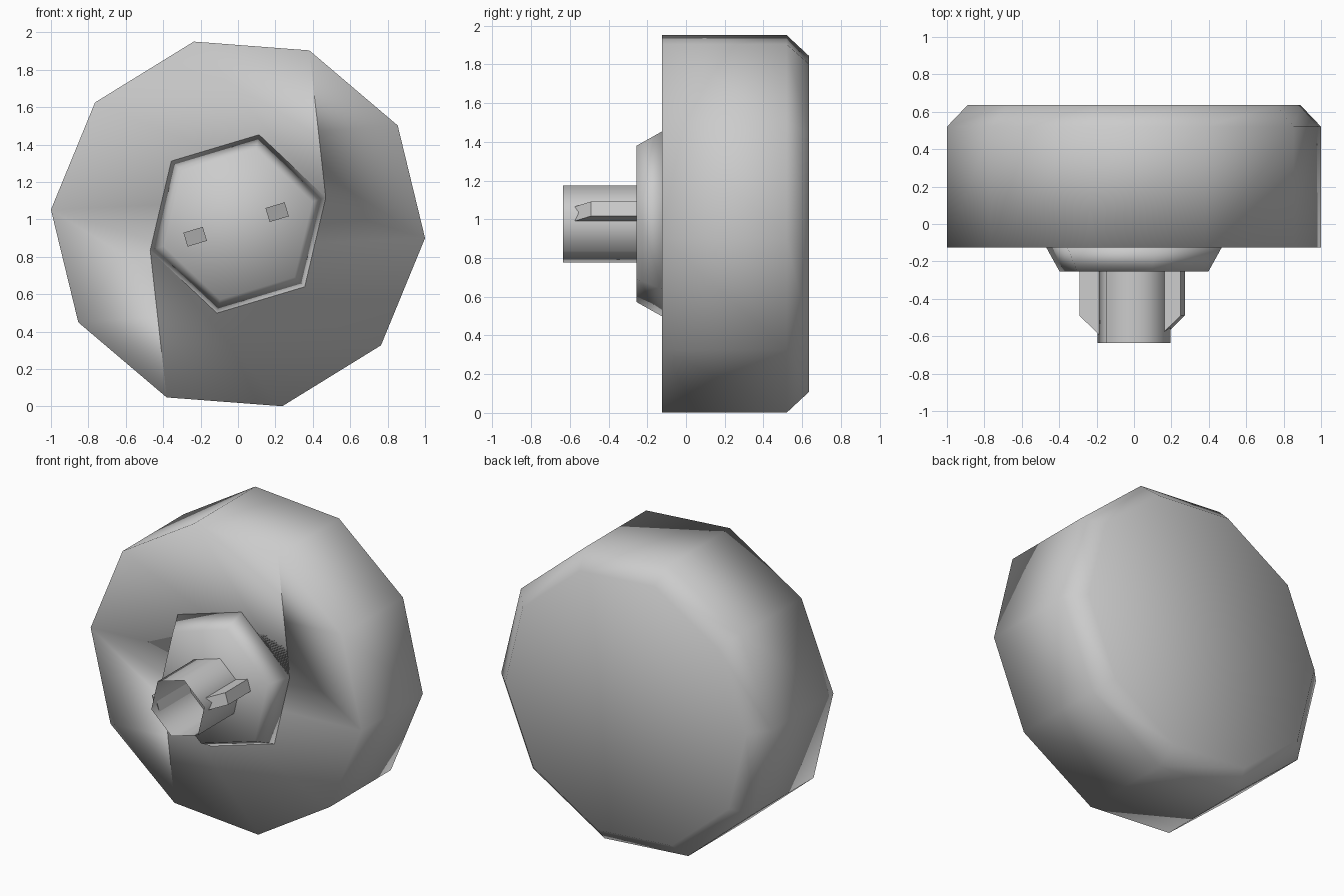
import bpy, bmesh, math
from mathutils import Vector

old = bpy.data.objects.get("Cube")
if old:
    bpy.data.objects.remove(old, do_unlink=True)

AXIS_Z = 0.976          # height of the knob's axis
HEX_TURN = 16.7         # rotation of collar, stem and ribs

grey = bpy.data.materials.new("plain_grey")
grey.use_nodes = True
grey.diffuse_color = (0.6, 0.6, 0.6, 1)
grey.node_tree.nodes["Principled BSDF"].inputs["Base Color"].default_value = grey.diffuse_color


def ring(bm, sides, radius, y, turn):
    """Closed loop of vertices around the axis."""
    angles = [math.radians(turn + 360 * i / sides) for i in range(sides)]
    return [bm.verts.new((radius * math.cos(a), y, AXIS_Z + radius * math.sin(a))) for a in angles]


def loop_edges(bm, verts):
    pairs = zip(verts, verts[1:] + verts[:1])
    return [bm.edges.get(p) or bm.edges.new(p) for p in pairs]


def bridge(bm, a, b):
    """Join two loops with a band of faces."""
    if len(a) == len(b):
        for i in range(len(a)):
            j = (i + 1) % len(a)
            bm.faces.new((a[i], a[j], b[j], b[i]))
    else:
        bmesh.ops.bridge_loops(bm, edges=loop_edges(bm, a) + loop_edges(bm, b))


def finish(bm, name, smooth):
    bmesh.ops.recalc_face_normals(bm, faces=bm.faces)
    for f in bm.faces:
        f.smooth = smooth
    mesh = bpy.data.meshes.new(name)
    bm.to_mesh(mesh)
    bm.free()
    mesh.materials.append(grey)
    obj = bpy.data.objects.new(name, mesh)
    bpy.context.collection.objects.link(obj)


# Knob body: ten-sided drum with chamfered back and a six-sided collar in front
bm = bmesh.new()
profile = [(10, 0.893, 0.635, -4.35), (10, 1.003, 0.52, -4.35), (10, 1.003, -0.125, -4.35),
           (6, 0.49, -0.125, HEX_TURN), (6, 0.415, -0.255, HEX_TURN)]
loops = [ring(bm, *p) for p in profile]
for a, b in zip(loops, loops[1:]):
    bridge(bm, a, b)
bm.faces.new(loops[0])
bm.faces.new(loops[-1])
finish(bm, "knob_body", True)

# Stem: thin open six-sided tube
bm = bmesh.new()
bridge(bm, ring(bm, 6, 0.204, -0.255, HEX_TURN), ring(bm, 6, 0.204, -0.635, HEX_TURN))
finish(bm, "stem", True)


# Ribs: bars on opposite sides of the stem with sloping ends
def rib(name, inner, outer, turn):
    out = Vector((math.cos(math.radians(turn)), 0, math.sin(math.radians(turn))))
    side = Vector((-out.z, 0, out.x)) * 0.039
    bm = bmesh.new()
    ends = []
    for s in (-1, 1):
        ends.append([bm.verts.new(out * r + side * s + Vector((0, y, AXIS_Z)))
                     for r, y in ((inner, -0.255), (outer, -0.255), (outer, -0.49), (inner, -0.59))])
    bridge(bm, *ends)
    for e in ends:
        bm.faces.new(e)
    finish(bm, name, False)


rib("left_rib", 0.165, 0.272, HEX_TURN)
rib("right_rib", 0.185, 0.293, HEX_TURN + 180)
